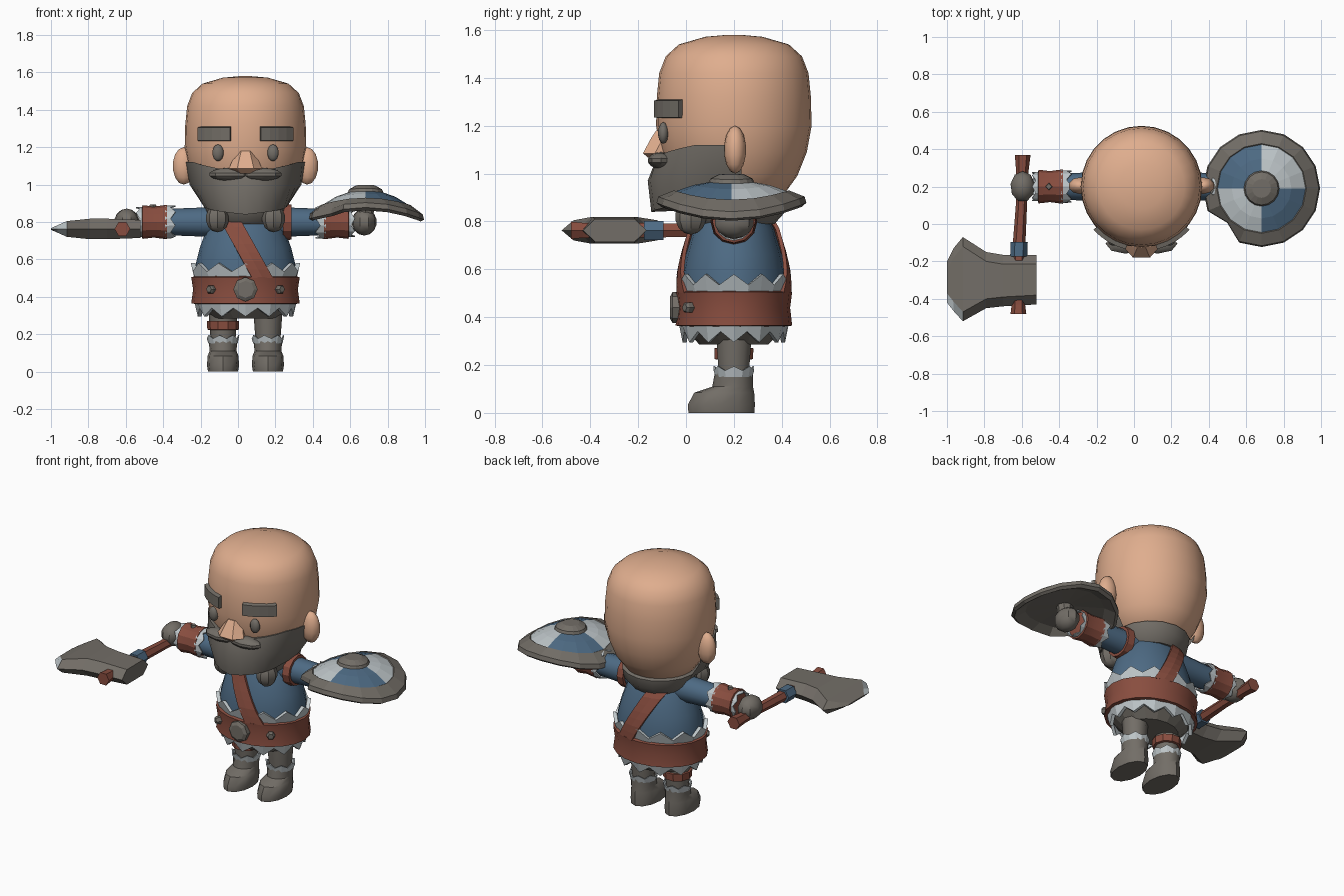
import bpy, bmesh
from math import sin, cos, pi, radians, sqrt
from mathutils import Matrix, Vector

if "Cube" in bpy.data.objects:
    bpy.data.objects.remove(bpy.data.objects["Cube"])

CX, CY = 0.04, 0.2   # body axis


def material(name, rgb):
    m = bpy.data.materials.new(name)
    m.use_nodes = True
    m.diffuse_color = (*rgb, 1)
    m.node_tree.nodes["Principled BSDF"].inputs["Base Color"].default_value = (*rgb, 1)
    return m


SKIN = material("skin", (0.74, 0.42, 0.27))
GREY = material("warm_grey", (0.17, 0.155, 0.135))
BLUE = material("cloth_blue", (0.075, 0.145, 0.23))
RED = material("leather_red", (0.25, 0.075, 0.05))
PALE = material("pale_fur", (0.52, 0.57, 0.59))


def finish(name, bm, mats, angle=0, rule=None):
    bmesh.ops.recalc_face_normals(bm, faces=bm.faces)
    if rule:
        for f in bm.faces:
            f.material_index = rule(f)
    mesh = bpy.data.meshes.new(name)
    bm.to_mesh(mesh)
    bm.free()
    ob = bpy.data.objects.new(name, mesh)
    bpy.context.collection.objects.link(ob)
    for m in mats:
        mesh.materials.append(m)
    if angle:
        bpy.ops.object.select_all(action="DESELECT")
        ob.select_set(True)
        bpy.context.view_layer.objects.active = ob
        bpy.ops.object.shade_smooth_by_angle(angle=radians(angle))
    return ob


def loft(name, rings, mats, angle=0, cap=True, rule=None, mat=Matrix(), loop=True):
    """Skin a list of point rings of equal length."""
    bm = bmesh.new()
    rows = [[bm.verts.new(mat @ Vector(p)) for p in r] for r in rings]
    n = len(rows[0])
    for a, b in zip(rows, rows[1:]):
        for i in range(n if loop else n - 1):
            j = (i + 1) % n
            bm.faces.new((a[i], a[j], b[j], b[i]))
    if cap:
        bm.faces.new(rows[0])
        bm.faces.new(rows[-1])
    return finish(name, bm, mats, angle, rule)


def circle(r, z, n, sy=1.0, cy=0.0, turn=0.0):
    return [(r * cos(2 * pi * (i + turn) / n), cy + r * sy * sin(2 * pi * (i + turn) / n), z)
            for i in range(n)]


def lathe(name, profile, mats, n=16, sy=1.0, mat=Matrix.Translation((CX, CY, 0)), **kw):
    return loft(name, [circle(r, z, n, sy) for r, z in profile], mats, mat=mat, **kw)


def ball(name, loc, size, m, angle=60, n=10):
    bm = bmesh.new()
    bmesh.ops.create_uvsphere(bm, u_segments=n, v_segments=7, radius=1,
                              matrix=Matrix.Translation(loc) @ Matrix.Diagonal((*size, 1)))
    return finish(name, bm, [m], angle)


def zigzag(name, r0, z0, r1, z1, depth, n=24, sy=1.0, mat=Matrix.Translation((CX, CY, 0))):
    """Fur trim: a flared band whose far edge alternates in height."""
    edge = [(x, y, z - depth * (i % 2)) for i, (x, y, z) in enumerate(circle(r1, z1, n, sy))]
    inner = [(x * 0.92, y * 0.92, z) for x, y, z in edge]
    return loft(name, [circle(r0, z0, n, sy), edge, inner, circle(r0 * 0.9, z0, n, sy)],
                [PALE], cap=False, mat=mat)


# head
lathe("head", [(0.1, 0.86), (0.2, 0.9), (0.265, 0.99), (0.305, 1.09), (0.325, 1.2), (0.322, 1.32),
               (0.312, 1.42), (0.285, 1.49), (0.23, 1.54), (0.12, 1.572), (0.03, 1.58)], [SKIN], n=28, angle=40)

# beard shell: full at the chin, thin toward the ears
angles = [radians(a) for a in range(-96, 97, 12)]


def beard_row(t, front, side, z_front, z_side):
    row = []
    for a in angles:
        w = max(0, cos(a)) ** 2
        k = min(1, abs(a) / radians(60))
        r = side + (front - side) * w
        z = z_front + (z_side - z_front) * k
        row.append((CX + r * sin(a), CY - r * cos(a), z))
    return row


loft("beard", [beard_row(0, 0.28, 0.28, 1.06, 1.11), beard_row(0, 0.325, 0.32, 1.06, 1.12),
               beard_row(0, 0.36, 0.3, 0.97, 1.0), beard_row(0, 0.345, 0.22, 0.84, 0.88),
               beard_row(0, 0.12, 0.1, 0.85, 0.86)], [GREY], angle=30, cap=False, loop=False)

# fur collar
lathe("collar", [(0.15, 0.94), (0.225, 0.9), (0.215, 0.84), (0.17, 0.79), (0.1, 0.79)], [GREY], angle=35)

# nose
loft("nose", [[(CX - w * 0.8, -0.08, z), (CX - w, y + 0.05, z), (CX - w * 0.5, y, z),
               (CX + w * 0.5, y, z), (CX + w, y + 0.05, z), (CX + w * 0.8, -0.08, z)]
              for w, y, z in [(0.045, -0.125, 1.18), (0.06, -0.145, 1.15), (0.09, -0.18, 1.085),
                              (0.05, -0.15, 1.06)]], [SKIN], angle=30)

# torso, hips and belt
torso = [(0.27, 0.45), (0.265, 0.58), (0.245, 0.66), (0.205, 0.77), (0.14, 0.87), (0.08, 0.91)]
lathe("tunic", torso, [BLUE], n=20, sy=0.82, angle=40)
lathe("hips", [(0.25, 0.42), (0.235, 0.34), (0.17, 0.285)], [GREY], sy=0.84)
lathe("belt", [(0.25, 0.36), (0.29, 0.365), (0.28, 0.44), (0.29, 0.505), (0.25, 0.515)], [RED],
      n=20, sy=0.84, angle=25)
zigzag("tunic_fur_trim", 0.27, 0.49, 0.292, 0.58, 0.045, sy=0.82)
zigzag("hem_fur_trim", 0.275, 0.38, 0.255, 0.295, -0.045, sy=0.84)


def disc(name, x, y, z, r, depth, n, tilt=0.0):
    m = Matrix.Translation((x, y, z)) @ Matrix.Rotation(tilt, 4, "Z") @ Matrix.Rotation(pi / 2, 4, "X")
    return lathe(name, [(r, -depth), (r, depth * 0.5), (r * 0.7, depth)], [GREY], n=n, mat=m)


disc("belt_buckle", CX, -0.045, 0.44, 0.065, 0.022, 8)

# shoulder strap, following the tunic front and back


def tunic_radius(z):
    for (r0, z0), (r1, z1) in zip(torso, torso[1:]):
        if z <= z1:
            return r0 + (r1 - r0) * (z - z0) / (z1 - z0)
    return torso[-1][0]


for name, side in (("front_strap", -1), ("back_strap", 1)):
    rows = []
    for i in range(9):
        z = 0.5 + i * 0.045
        mid = -0.02 - 0.55 * (z - 0.7)
        row = []
        for dx in (-0.055, 0, 0.055):
            r, x = tunic_radius(z) + 0.014, mid + dx
            row.append((CX + x, CY + side * 0.83 * sqrt(max(r * r - x * x, 0.0004)), z))
        rows.append(row)
    strap = loft(name, rows, [RED], cap=False, loop=False)
    mod = strap.modifiers.new("thickness", "SOLIDIFY")
    mod.thickness = 0.016
    mod.offset = 0

# paired parts
for tag, s in (("left", 1), ("right", -1)):
    def at(d, y=0.0, z=0.0):
        return Vector((CX + s * d, y, z))

    # face
    ball(tag + "_eye", at(0.147, -0.095, 1.17), (0.032, 0.022, 0.045), GREY)
    ball(tag + "_ear", at(0.33, 0.205, 1.1), (0.062, 0.046, 0.1), SKIN)
    ball(tag + "_moustache", at(0.085, -0.105, 1.055), (0.11, 0.055, 0.035), GREY, 30, 8)
    ball(tag + "_beard_tuft", at(0.15, 0.02, 0.82), (0.062, 0.065, 0.075), GREY, 30, 8)
    rings = []
    for k in range(5):
        a = radians(14 + 8.5 * k)
        rings.append([at(r * sin(a), CY - r * cos(a), z)
                      for r, z in ((0.3, 1.23), (0.345, 1.235), (0.345, 1.305), (0.3, 1.315))])
    loft(tag + "_eyebrow", rings, [GREY])
    disc(tag + "_belt_stud", CX + s * 0.185, 0.01, 0.44, 0.024, 0.02, 6, s * radians(35))

    # arm, built along the x axis
    arm = Matrix.Translation((CX, CY, 0.8)) @ Matrix.Rotation(s * pi / 2, 4, "Y")
    lathe(tag + "_sleeve", [(0.085, 0.1), (0.078, 0.22), (0.07, 0.43)], [BLUE], n=12, mat=arm, angle=35)
    lathe(tag + "_cuff", [(0.06, 0.415), (0.092, 0.42), (0.083, 0.49), (0.09, 0.55), (0.06, 0.56)],
          [RED], n=12, mat=arm, angle=25)
    zigzag(tag + "_cuff_fur", 0.09, 0.43, 0.088, 0.375, -0.025, 14, mat=arm)
    zigzag(tag + "_wrist_fur", 0.08, 0.545, 0.08, 0.585, 0.02, 14, mat=arm)
    lathe(tag + "_cuff_stud", [(0.02, 0.0), (0.016, 0.015)], [GREY], n=4,
          mat=Matrix.Translation(at(0.495, CY, 0.88)))
    ball(tag + "_fist", at(0.635, CY, 0.8), (0.068, 0.085, 0.072), GREY, 35, 9)

    # leg and boot
    leg = Matrix.Translation(at(0.12))
    loft(tag + "_trouser", [circle(r, z, 10, 1, CY) for r, z in ((0.065, 0.15), (0.072, 0.24), (0.08, 0.36))],
         [GREY], mat=leg, angle=40)
    boot = [(0.08, 0.0, 0.138, 0.148), (0.086, 0.035, 0.14, 0.148), (0.082, 0.085, 0.125, 0.16),
            (0.072, 0.11, 0.085, 0.195), (0.076, 0.165, 0.08, 0.2)]
    loft(tag + "_boot", [circle(rx, z, 12, ry / rx, cy) for rx, z, ry, cy in boot],
         [GREY], mat=leg, angle=35)
    zigzag(tag + "_boot_fur", 0.078, 0.15, 0.087, 0.195, 0.018, 14,
           mat=Matrix.Translation(at(0.12, CY)))

lathe("thigh_strap", [(0.07, 0.222), (0.084, 0.225), (0.086, 0.27), (0.07, 0.273)], [RED], n=10,
      mat=Matrix.Translation((CX - 0.12, CY, 0)))
lathe("shoulder_band", [(0.08, 0.2), (0.098, 0.2), (0.094, 0.245), (0.07, 0.245)], [RED], n=12,
      mat=Matrix.Translation((CX, CY, 0.8)) @ Matrix.Rotation(pi / 2, 4, "Y"))

# axe
AZ = 0.763


def shaft(name, stations, m):
    rings = [[(x + r * cos(k * pi / 3), y, AZ + r * sin(k * pi / 3)) for k in range(6)]
             for x, y, r in stations]
    return loft(name, rings, [m])


shaft("axe_handle", [(-0.595, 0.37, 0.042), (-0.597, 0.29, 0.034), (-0.602, 0.1, 0.03),
                     (-0.615, -0.12, 0.034), (-0.618, -0.43, 0.036), (-0.618, -0.48, 0.042)], RED)
shaft("axe_wrap", [(-0.614, -0.095, 0.046), (-0.616, -0.175, 0.046)], BLUE)
blade = [(-0.52, -0.43, -0.165, 0.048), (-0.7, -0.44, -0.165, 0.055), (-0.79, -0.45, -0.15, 0.055),
         (-0.915, -0.52, -0.07, 0.042), (-0.965, -0.465, -0.13, 0.02), (-1.0, -0.42, -0.2, 0.004)]
loft("axe_blade", [[(x, a, AZ), (x, a + 0.05, AZ + t), (x, b - 0.05, AZ + t), (x, b, AZ),
                    (x, b - 0.05, AZ - t), (x, a + 0.05, AZ - t)] for x, a, b, t in blade],
     [GREY, PALE],
     rule=lambda f: int(f.calc_center_median().x < -0.92 and f.calc_center_median().y < -0.4))

# round shield, bent down toward its two sides
SX, SY, SZ = 0.682, 0.19, 0.89
profile = [(0.06, 0.0), (0.23, -0.005), (0.295, -0.028), (0.313, -0.012), (0.306, 0.014), (0.24, 0.04),
           (0.235, 0.036), (0.16, 0.062), (0.095, 0.074), (0.088, 0.09), (0.05, 0.108)]
rings = []
for r, z in profile:
    ring = []
    for i, (x, y, h) in enumerate(circle(r, z, 16)):
        chip = 0.83 if i == 10 and r > 0.25 else 1   # broken notch in the rim
        ring.append((SX + x * chip, SY + y * chip, SZ + h - 0.065 * (x / 0.31) ** 2))
    rings.append(ring)


def shield_colour(f):
    c = f.calc_center_median() - Vector((SX, SY, SZ))
    r = sqrt(c.x ** 2 + c.y ** 2)
    if f.normal.z < 0 or r < 0.096 or r > 0.225:
        return 0
    return 1 if c.x * c.y < 0 else 2


loft("shield", rings, [GREY, BLUE, PALE], rule=shield_colour)
lathe("shield_grip", [(0.04, 0.82), (0.05, 0.9)], [GREY], n=8, mat=Matrix.Translation((SX, SY, 0)))
